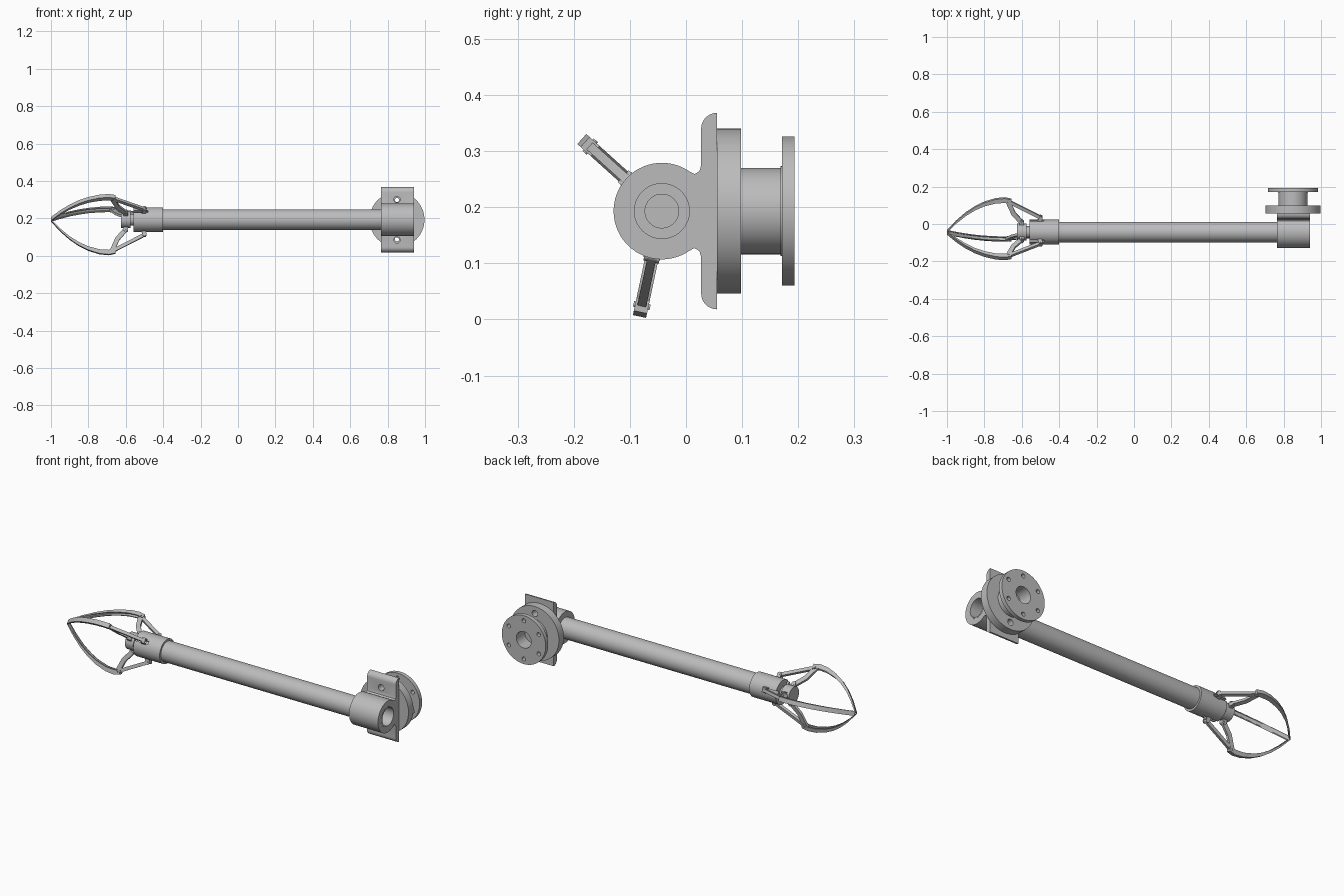
import bpy, bmesh
from math import sin, cos, pi, radians, atan2
from mathutils import Matrix, Vector

cube = bpy.data.objects.get("Cube")
if cube:
    bpy.data.objects.remove(cube)

grey = bpy.data.materials.new("machined_grey")
grey.use_nodes = True
COLOUR = (0.5, 0.5, 0.5, 1)
grey.diffuse_color = COLOUR
grey.node_tree.nodes["Principled BSDF"].inputs["Base Color"].default_value = COLOUR

AY, AZ = -0.043, 0.193      # shaft axis, parallel to x
FX = 0.85                   # flange axis, parallel to y
ALONG_X = Matrix.Translation((0, AY, AZ)) @ Matrix.Rotation(pi / 2, 4, 'Y')
ALONG_Y = Matrix.Translation((FX, 0, AZ)) @ Matrix.Rotation(-pi / 2, 4, 'X')


def finish(name, bm, matrix=Matrix()):
    bmesh.ops.remove_doubles(bm, verts=bm.verts, dist=1e-6)
    bmesh.ops.recalc_face_normals(bm, faces=bm.faces)
    mesh = bpy.data.meshes.new(name)
    bm.to_mesh(mesh)
    bm.free()
    mesh.transform(matrix)
    mesh.materials.append(grey)
    ob = bpy.data.objects.new(name, mesh)
    bpy.context.collection.objects.link(ob)
    return ob


def lathe(name, profile, matrix, steps=64):
    """Spin a closed (radius, height) loop about local z."""
    bm = bmesh.new()
    verts = [bm.verts.new((r, 0, h)) for r, h in profile]
    edges = [bm.edges.new((v, verts[i - 1])) for i, v in enumerate(verts)]
    bmesh.ops.spin(bm, geom=verts + edges, cent=(0, 0, 0), axis=(0, 0, 1),
                   angle=2 * pi, steps=steps, use_merge=True)
    return finish(name, bm, matrix)


def ring(name, inner, outer, low, high, matrix):
    return lathe(name, [(inner, low), (outer, low), (outer, high), (inner, high)], matrix)


def prism(name, outline, low, high, matrix):
    """Extrude a local xy outline from low to high along local z."""
    bm = bmesh.new()
    face = bm.faces.new([bm.verts.new((x, y, low)) for x, y in outline])
    top = bmesh.ops.extrude_face_region(bm, geom=[face])["geom"]
    bmesh.ops.translate(bm, vec=(0, 0, high - low),
                        verts=[g for g in top if isinstance(g, bmesh.types.BMVert)])
    return finish(name, bm, matrix)


def arc(cx, cy, r, start, end, n):
    return [(cx + r * cos(radians(start + (end - start) * i / n)),
             cy + r * sin(radians(start + (end - start) * i / n))) for i in range(n + 1)]


def disc(name, x, y, r, low, high, matrix, n=32):
    return prism(name, arc(x, y, r, 0, 360 - 360 / n, n - 1), low, high, matrix)


def cut(ob, cutters):
    for c in cutters:
        mod = ob.modifiers.new("cut", 'BOOLEAN')
        mod.object, mod.solver = c, 'EXACT'
        bpy.context.view_layer.objects.active = ob
        bpy.ops.object.modifier_apply(modifier=mod.name)
        bpy.data.objects.remove(c)


# Main tube, open at the clamp end
ring("main_tube", 0.049, 0.055, -0.5, 0.941, ALONG_X)

# Clamp: round barrel blended into a rounded mounting plate
half = (arc(0.055, 0.147, -0.028, 270, 360, 8)
        + [(0.027, 0.082), (0.024, 0.071), (0.015, 0.066)])
profile = half + arc(AY, 0, 0.086, 55, 305, 48) + [(y, -z) for y, z in reversed(half)]
CLAMP = Matrix(((0, 0, 1, 0), (1, 0, 0, 0), (0, 1, 0, AZ), (0, 0, 0, 1)))
clamp = prism("clamp", profile, 0.765, 0.94, CLAMP)
bores = [disc("bore_cutter", 0, 0, 0.0548, 0.7, 1, ALONG_X, 64)]
bores += [disc("bolt_cutter", 0, s * 0.108, 0.017, 0, 0.2, ALONG_Y) for s in (-1, 1)]
cut(clamp, bores)

# Rotary joint: base disc, hub and drilled output flange
base = ring("base_disc", 0.045, 0.147, 0.055, 0.098, ALONG_Y)
cut(base, [disc("bolt_cutter", 0, s * 0.108, 0.017, 0, 0.2, ALONG_Y) for s in (-1, 1)])
lathe("hub", [(0.045, 0.09), (0.077, 0.09), (0.077, 0.168), (0.08, 0.168),
              (0.08, 0.174), (0.045, 0.174)], ALONG_Y)
flange = ring("output_flange", 0.045, 0.133, 0.171, 0.193, ALONG_Y)
cut(flange, [disc("screw_cutter", *p, 0.011, 0.1, 0.3, ALONG_Y, 24)
             for p in arc(0, 0, 0.105, 30, 330, 5)])
disc("hub_floor", 0, 0, 0.046, 0.056, 0.12, ALONG_Y, 64)

# Gripper collar, actuator rod and palm
ANGLES = (18, 138, 258)
collar = ring("collar", 0.03, 0.066, -0.56, -0.40, ALONG_X)
lathe("actuator_rod", [(0, -0.6), (0.031, -0.6), (0.031, -0.45), (0, -0.45)], ALONG_X)
disc("palm", 0, 0, 0.045, -0.625, -0.575, ALONG_X, 48)


def radial(angle):
    """Local x along the shaft, local y outward, local z across the finger."""
    return (Matrix.Translation((0, AY, AZ)) @ Matrix.Rotation(radians(angle), 4, 'X'))


def link(name, a, b, r, low, high, matrix):
    """Flat bar with rounded ends."""
    d = (Vector(b) - Vector(a)).to_2d()
    t = math_deg = atan2(d.y, d.x) * 180 / pi
    prism(name, arc(*b, r, t - 90, t + 90, 8) + arc(*a, r, t + 90, t + 270, 8), low, high, matrix)


OUTER = [(-1, 0.008), (-0.95, 0.063), (-0.9, 0.108), (-0.85, 0.143), (-0.8, 0.168),
         (-0.74, 0.187), (-0.69, 0.192), (-0.655, 0.184)]
DEPTH = [0.008, 0.012, 0.015, 0.018, 0.02, 0.023, 0.025, 0.024]


def band(scale):
    return OUTER + [(x, r - d * scale) for (x, r), d in reversed(list(zip(OUTER, DEPTH)))]


# Three fingers, each with a channel section and two links
slots = []
for i, angle in enumerate(ANGLES, 1):
    m = radial(angle)
    prism(f"finger_web_{i}", band(0.45), -0.009, 0.009, m)
    for s in (-1, 1):
        prism(f"finger_rail_{i}", band(1), *sorted((s * 0.007, s * 0.012)), m)
        link(f"palm_lug_{i}", (-0.6, 0.035), (-0.6, 0.055), 0.012,
             *sorted((s * 0.007, s * 0.013)), m)
        link(f"collar_lug_{i}", (-0.505, 0.06), (-0.5, 0.082), 0.011,
             *sorted((s * 0.008, s * 0.014)), m)
    link(f"push_link_{i}", (-0.6, 0.053), (-0.645, 0.105), 0.012, -0.007, 0.007, m)
    link(f"push_link_end_{i}", (-0.645, 0.105), (-0.675, 0.174), 0.012, -0.007, 0.007, m)
    link(f"swing_link_{i}", (-0.5, 0.082), (-0.665, 0.168), 0.009, -0.008, 0.008, m)
    for x, r in ((-0.6, 0.053), (-0.5, 0.082), (-0.67, 0.172)):
        disc(f"pin_{i}", x, r, 0.005, -0.015, 0.015, m, 16)
    slots.append(prism("slot_cutter", [(-0.6, 0.045), (-0.48, 0.045), (-0.48, 0.1), (-0.6, 0.1)],
                       -0.008, 0.008, m))
cut(collar, slots)

# Smooth round surfaces, keep machined edges crisp
bpy.ops.object.select_all(action='DESELECT')
for ob in bpy.context.collection.objects:
    if ob.type == 'MESH':
        ob.select_set(True)
        bpy.context.view_layer.objects.active = ob
bpy.ops.object.shade_smooth_by_angle(angle=radians(30))
